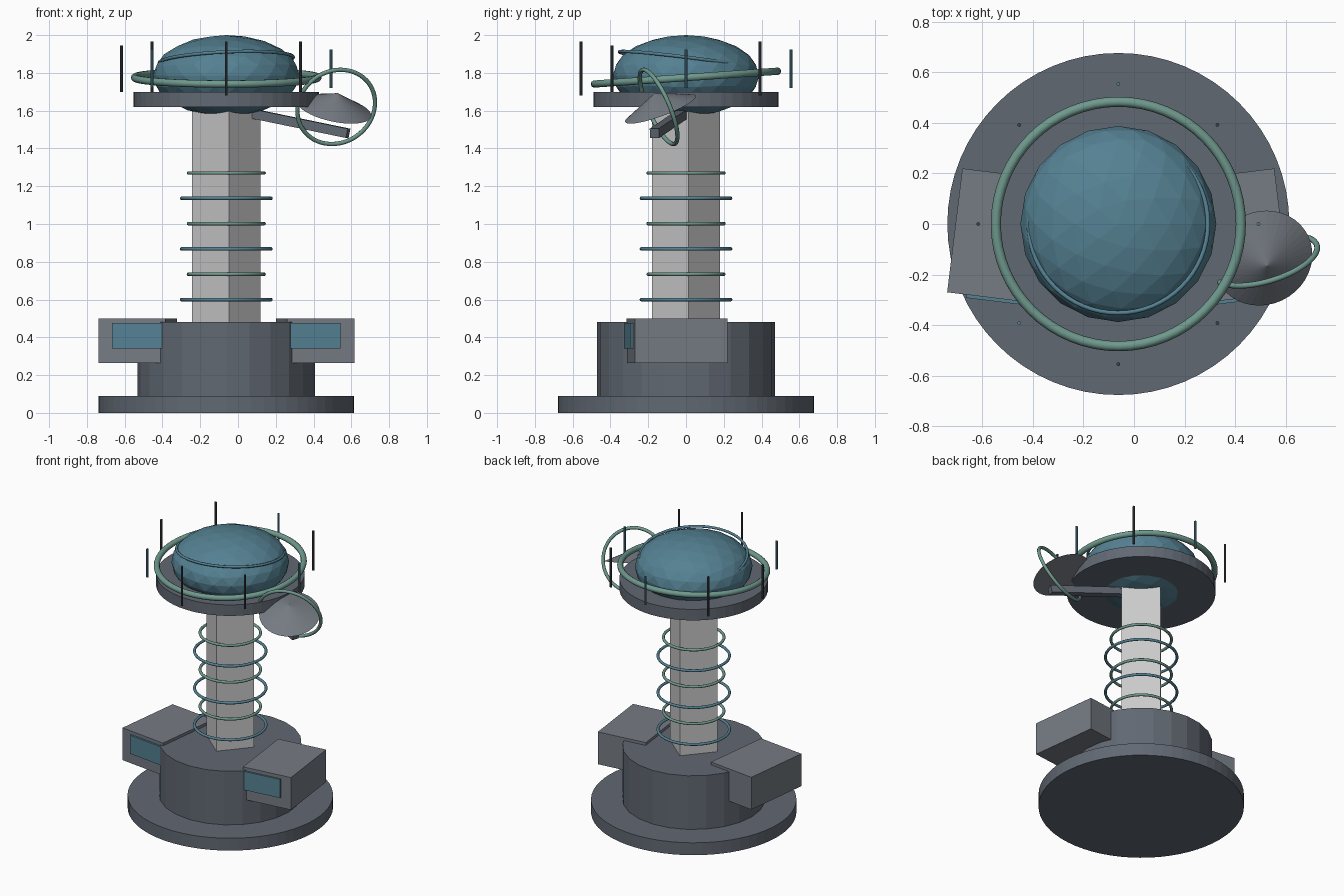
import bpy
from math import radians, cos, sin, pi
from mathutils import Vector

if "Cube" in bpy.data.objects:
    bpy.data.objects.remove(bpy.data.objects["Cube"])

AX = -0.062  # x of the tower axis


def material(name, rgb):
    m = bpy.data.materials.new(name)
    m.diffuse_color = (*rgb, 1)
    m.use_nodes = True
    m.node_tree.nodes["Principled BSDF"].inputs["Base Color"].default_value = m.diffuse_color
    return m


SLATE = material("slate", (0.12, 0.14, 0.17))
STEEL = material("steel", (0.18, 0.20, 0.23))
PALE = material("pale_grey", (0.55, 0.58, 0.58))
TEAL = material("teal", (0.09, 0.22, 0.29))
GREEN = material("green", (0.16, 0.32, 0.27))
DARK = material("dark", (0.05, 0.06, 0.07))


def finish(name, mat, smooth=False):
    o = bpy.context.object
    o.name = name
    o.data.materials.append(mat)
    if smooth:
        bpy.ops.object.shade_smooth_by_angle(angle=radians(40))
    return o


def cyl(name, r, z0, z1, mat, n=48, x=AX, y=0, turn=0):
    bpy.ops.mesh.primitive_cylinder_add(vertices=n, radius=r, depth=z1 - z0,
                                        location=(x, y, (z0 + z1) / 2), rotation=(0, 0, turn))
    return finish(name, mat)


def box(name, size, loc, rot, mat):
    bpy.ops.mesh.primitive_cube_add(size=1, location=loc, rotation=rot)
    bpy.context.object.scale = size
    return finish(name, mat)


def ring(name, R, r, loc, rot, mat):
    bpy.ops.mesh.primitive_torus_add(major_radius=R, minor_radius=r, major_segments=64,
                                     minor_segments=10, location=loc, rotation=rot)
    return finish(name, mat, True)


# Base plate, drum and square column
cyl("base_plate", 0.677, 0, 0.09, SLATE, 64)
cyl("base_drum", 0.47, 0.09, 0.48, SLATE, 24)
cyl("column", 0.181, 0.47, 1.65, PALE, 4, turn=radians(49.5) - pi / 4 + pi / 4 - radians(45))

# Side pods with windows, splayed outwards
for s, side in ((-1, "left"), (1, "right")):
    x, rot = AX + s * 0.47, (0, 0, s * radians(7))
    box(side + "_pod", (0.358, 0.494, 0.235), (x, -0.047, 0.3825), rot, STEEL)
    box(side + "_window", (0.267, 0.03, 0.135), (x, -0.2935, 0.4075), rot, TEAL)

# Coil rings around the column, alternating size
for i in range(6):
    big = i % 2 == 0
    ring(f"coil_ring_{i}", 0.236 if big else 0.2, 0.0095, (AX, 0, 0.6 + 0.134 * i),
         (0, 0, 0), TEAL if big else GREEN)

# Head: platform, faceted dome and its rings
cyl("head_platform", 0.49, 1.62, 1.70, SLATE)
bpy.ops.mesh.primitive_ico_sphere_add(subdivisions=3, radius=1, location=(AX, 0, 1.785))
bpy.context.object.scale = (0.388, 0.388, 0.215)
finish("dome", TEAL)
ring("halo_ring", 0.485, 0.02, (AX, 0, 1.775), (radians(4), 0, 0), GREEN)
ring("dome_band", 0.355, 0.009, (AX, 0, 1.868), (radians(-7), radians(-2.5), 0), TEAL)

# Floating antenna rods around the head
for i in range(8):
    a = pi / 2 + i * pi / 4
    h = (0.206, 0.286, 0.247)[i % 3]
    cyl(f"antenna_{i}", 0.0075, 1.822 - h / 2, 1.822 + h / 2, DARK if i % 3 else TEAL, 8,
        AX + 0.555 * cos(a), 0.555 * sin(a))

# Dish arm
a, b = Vector((0.04, -0.003, 1.592)), Vector((0.583, -0.167, 1.48))
arm = box("dish_arm", (0.05, 0.05, (b - a).length), (a + b) / 2, (0, 0, 0), SLATE)
arm.rotation_euler = (b - a).to_track_quat('Z', 'Y').to_euler()

# Conical dish, base centre at c, and the ring around it
c, n = Vector((0.51, -0.135, 1.61)), Vector((0.195, -0.342, 0.919))
bpy.ops.mesh.primitive_cone_add(vertices=40, radius1=0.2, radius2=0, depth=0.09,
                                location=c + n * 0.045, rotation=(radians(20), radians(12), 0))
finish("dish", STEEL)
ring("dish_ring", 0.213, 0.0115, (0.52, -0.145, 1.62),
     Vector((0.26, -0.87, -0.38)).to_track_quat('Z', 'Y').to_euler(), GREEN)
